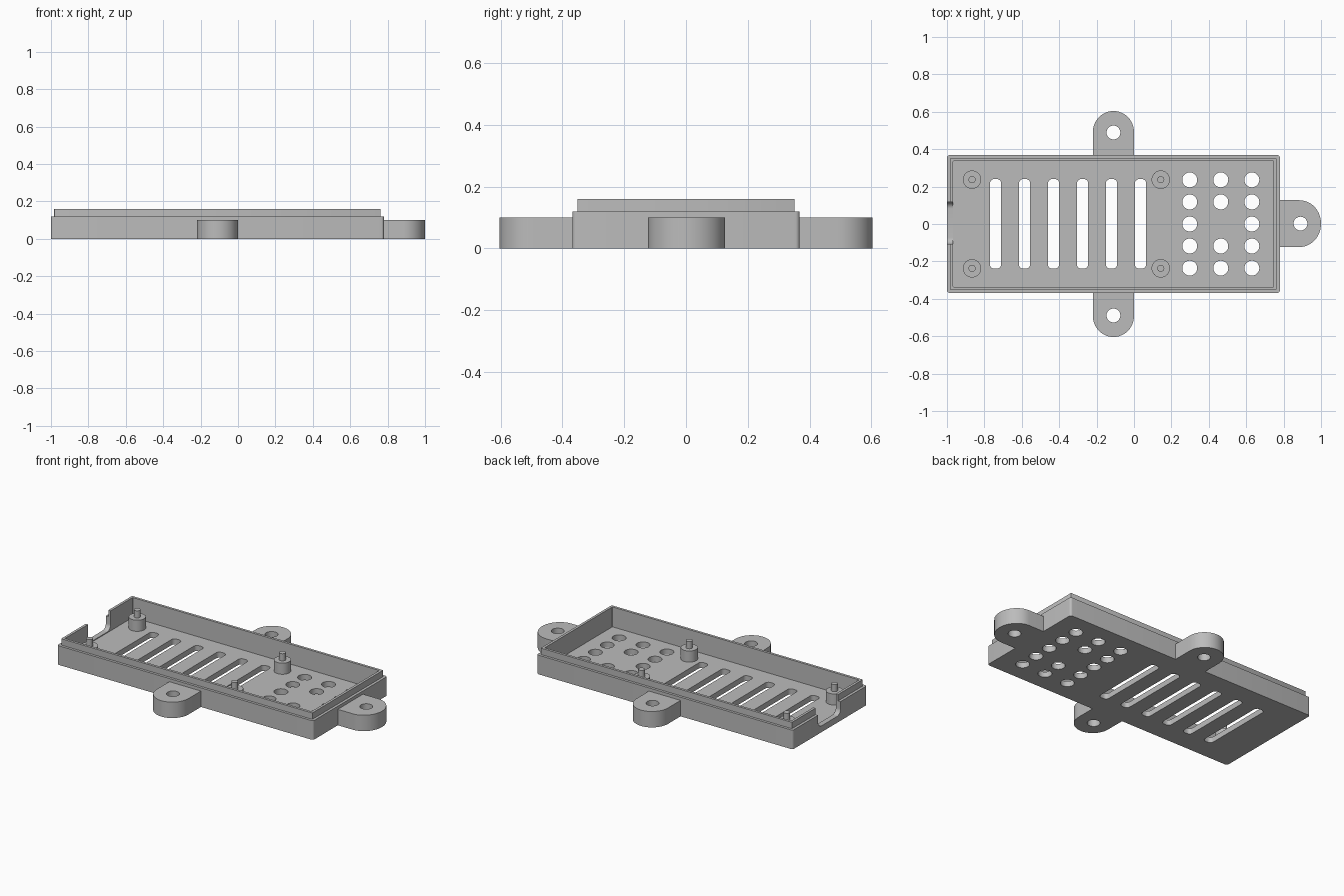
import bpy, bmesh, math

if "Cube" in bpy.data.objects:
    bpy.data.objects.remove(bpy.data.objects["Cube"])

grey = bpy.data.materials.new("grey_plastic")
grey.diffuse_color = (0.5, 0.5, 0.5, 1)
grey.use_nodes = True
grey.node_tree.nodes["Principled BSDF"].inputs["Base Color"].default_value = grey.diffuse_color


def rounded(x0, x1, y0, y1, r, n=5):
    """Outline of a rectangle with rounded corners, anticlockwise."""
    pts = []
    corners = [(x1 - r, y1 - r), (x0 + r, y1 - r), (x0 + r, y0 + r), (x1 - r, y0 + r)]
    for q, (cx, cy) in enumerate(corners):
        for i in range(n + 1):
            a = (q + i / n) * math.pi / 2
            pts.append((cx + r * math.cos(a), cy + r * math.sin(a)))
    return pts


def circle(cx, cy, r, n=32):
    return [(cx + r * math.cos(2 * math.pi * i / n), cy + r * math.sin(2 * math.pi * i / n))
            for i in range(n)]


def prism(name, outlines, h0, h1, axis="z"):
    """Extrude each outline from h0 to h1 along z (or along x, outline in y and z)."""
    bm = bmesh.new()
    for pts in outlines:
        place = (lambda u, v, h: (h, u, v)) if axis == "x" else (lambda u, v, h: (u, v, h))
        low = [bm.verts.new(place(u, v, h0)) for u, v in pts]
        high = [bm.verts.new(place(u, v, h1)) for u, v in pts]
        bm.faces.new(low[::-1])
        bm.faces.new(high)
        for i in range(len(pts)):
            j = (i + 1) % len(pts)
            bm.faces.new((low[i], low[j], high[j], high[i]))
    bmesh.ops.recalc_face_normals(bm, faces=bm.faces[:])
    mesh = bpy.data.meshes.new(name)
    bm.to_mesh(mesh)
    bm.free()
    mesh.materials.append(grey)
    ob = bpy.data.objects.new(name, mesh)
    bpy.context.collection.objects.link(ob)
    return ob


def select(ob):
    bpy.ops.object.select_all(action="DESELECT")
    ob.select_set(True)
    bpy.context.view_layer.objects.active = ob


def combine(ob, tool, operation):
    """Apply a boolean and discard the tool."""
    mod = ob.modifiers.new(operation, "BOOLEAN")
    mod.operation, mod.solver, mod.object = operation, "EXACT", tool
    select(ob)
    bpy.ops.object.modifier_apply(modifier=mod.name)
    bpy.data.objects.remove(tool)


def smooth(ob):
    select(ob)
    bpy.ops.object.shade_smooth_by_angle(angle=math.radians(30))


FLOOR = 0.035
X0, X1, Y = -1.0, 0.78, 0.368

# Tray body with the stepped lip, hollowed out
tray = prism("tray", [rounded(X0, X1, -Y, Y, 0.014)], 0, 0.12)
lip = prism("lip", [rounded(X0 + 0.017, X1 - 0.017, -Y + 0.016, Y - 0.016, 0.004, 2)], 0.06, 0.16)
combine(tray, lip, "UNION")
cavity = prism("cavity", [rounded(X0 + 0.033, X1 - 0.033, -Y + 0.032, Y - 0.032, 0.002, 1)], FLOOR, 0.3)
combine(tray, cavity, "DIFFERENCE")

# Floor openings: six slots and a grid of round holes with one left out
openings = [rounded(x - 0.03, x + 0.03, -0.238, 0.24, 0.022)
            for x in (-0.74 + 0.155 * i for i in range(6))]
for col, x in enumerate((0.298, 0.464, 0.63)):
    for row in range(-2, 3):
        if (col, row) != (1, 0):
            openings.append(circle(x, row * 0.118, 0.04))
combine(tray, prism("openings", openings, -0.1, 0.1), "DIFFERENCE")

# Cable notch in the left end wall
notch = prism("notch", [rounded(-0.107, 0.117, 0.04, 0.4, 0.035, 8)], -1.1, -0.95, "x")
combine(tray, notch, "DIFFERENCE")
smooth(tray)


# Mounting tabs with round ends and screw holes
def tab(name, cx, cy, half, reach, hole, start, angle):
    """Tab from the wall (start) to an arc centre, pointing along angle."""
    dx, dy = round(math.cos(angle)), round(math.sin(angle))
    local = [(start, half)] + [
        (half_arc[0], half_arc[1]) for half_arc in
        ((reach * math.sin(t * math.pi / 24), half * math.cos(t * math.pi / 24)) for t in range(25))
    ] + [(start, -half)]
    pts = [(cx + u * dx - v * dy, cy + u * dy + v * dx) for u, v in local]
    ob = prism(name, [pts[::-1]], 0, 0.1)
    combine(ob, prism("hole", [circle(cx + hole * dx, cy + hole * dy, 0.037)], -0.1, 0.2), "DIFFERENCE")
    smooth(ob)


tab("back_tab", -0.11, 0.492, 0.11, 0.112, -0.003, -0.135, math.pi / 2)
tab("front_tab", -0.11, -0.492, 0.11, 0.112, -0.003, -0.135, -math.pi / 2)
tab("right_tab", 0.885, 0.002, 0.125, 0.115, 0.005, -0.12, 0)

# Standoffs with locating pins
for i, (x, y) in enumerate((x, y) for x in (-0.866, 0.143) for y in (-0.237, 0.237)):
    post = prism(f"standoff_{i + 1}", [circle(x, y, 0.049)], FLOOR - 0.01, 0.105)
    combine(post, prism("pin", [circle(x, y, 0.019, 24)], 0.09, 0.15), "UNION")
    smooth(post)
